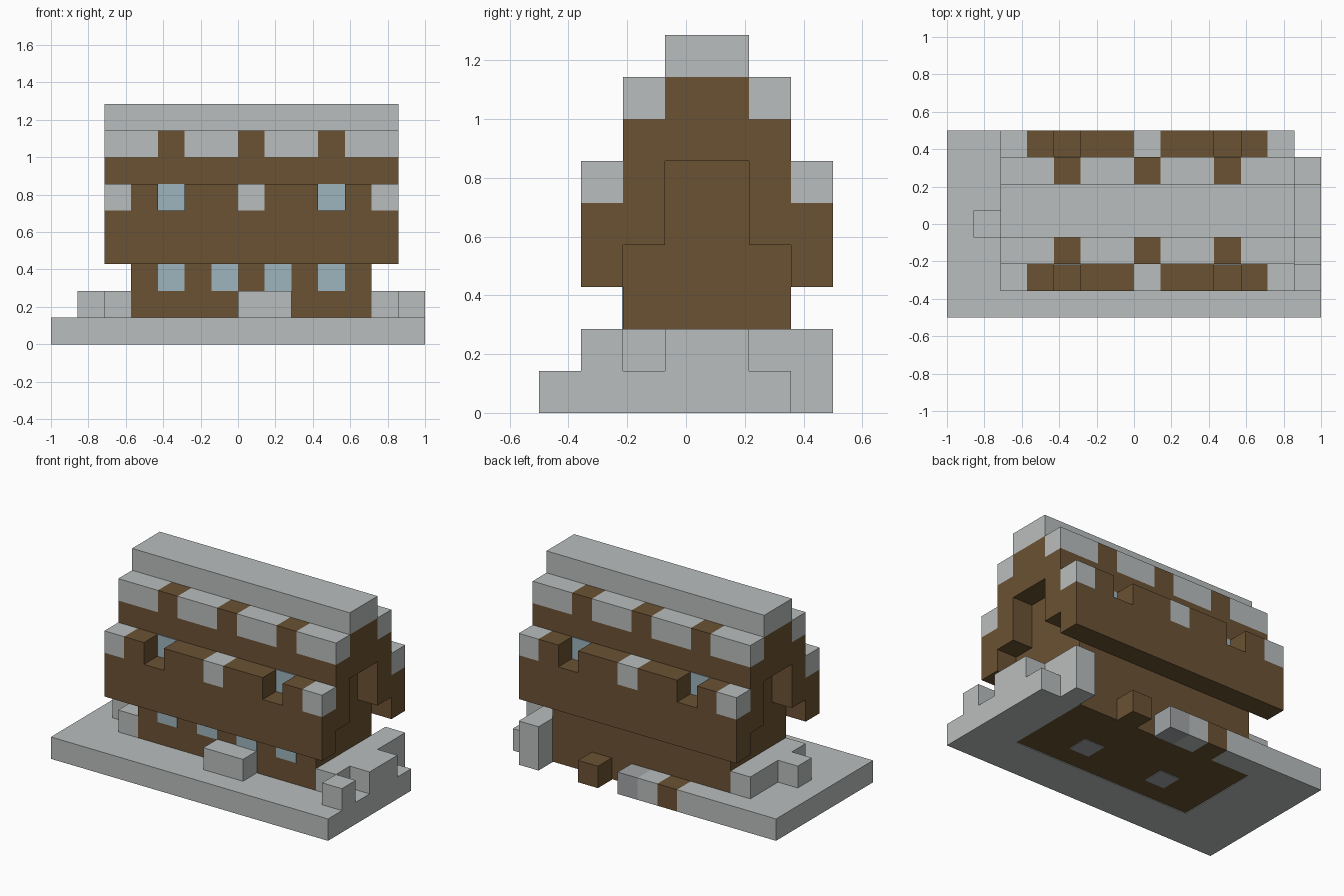
import bpy
import bmesh

old = bpy.data.objects.get("Cube")
if old:
    bpy.data.objects.remove(old, do_unlink=True)

U = 1 / 7          # size of one block
THIN = 0.03        # plate thickness in blocks


def material(name, rgb):
    m = bpy.data.materials.new(name)
    m.use_nodes = True
    m.diffuse_color = (*rgb, 1)
    m.node_tree.nodes["Principled BSDF"].inputs["Base Color"].default_value = (*rgb, 1)
    return m


STONE = material("light stone", (0.49, 0.515, 0.509))
DARK = material("dark stone", (0.36, 0.376, 0.39))
WOOD = material("brown wood", (0.147, 0.084, 0.033))
GLASS = material("pale blue glass", (0.337, 0.462, 0.509))


def prism(name, outline, x0, x1, mat):
    """Extrude a (y, z) outline, in blocks, from x0 to x1."""
    bm = bmesh.new()
    verts = [bm.verts.new(((x0 - 7) * U, (y - 3.5) * U, z * U)) for y, z in outline]
    face = bm.faces.new(verts)
    grown = bmesh.ops.extrude_face_region(bm, geom=[face])["geom"]
    moved = [g for g in grown if isinstance(g, bmesh.types.BMVert)]
    bmesh.ops.translate(bm, verts=moved, vec=((x1 - x0) * U, 0, 0))
    bmesh.ops.recalc_face_normals(bm, faces=bm.faces)
    mesh = bpy.data.meshes.new(name)
    bm.to_mesh(mesh)
    bm.free()
    mesh.materials.append(mat)
    obj = bpy.data.objects.new(name, mesh)
    bpy.context.collection.objects.link(obj)
    return obj


def box(name, x, y, z, mat):
    """Box from (start, end) block ranges."""
    return prism(name, [(y[0], z[0]), (y[1], z[0]), (y[1], z[1]), (y[0], z[1])], *x, mat)


def row(name, runs, y, z):
    """Row of boxes along x from (start, end, material) runs."""
    for a, b, mat in runs:
        box(name, (a, b), y, z, mat)


# Ground slab around the wooden floor
box("base_front", (0, 14), (0, 2), (0, 1), STONE)
box("base_right", (0, 3), (2, 6), (0, 1), STONE)
box("base_left", (12, 14), (2, 6), (0, 1), STONE)
row("base_back", [(0, 5, STONE), (5, 6, WOOD), (6, 7, STONE), (7, 8, DARK),
                  (9, 10, WOOD), (12, 13, STONE)], (6, 7), (0, 1))
box("floor", (3, 12), (2, 6), (THIN, 1), WOOD)
for x in (5, 9):
    box("floor_stone", (x, x + 1), (3, 4), (0, THIN), DARK)

# Step and rubble on the slab
box("front_step", (7, 9), (1, 2), (1, 2), STONE)
box("right_ledge", (2, 3), (2, 6), (1, 2), STONE)
box("right_ledge_block", (1, 2), (3, 4), (1, 2), STONE)
box("left_ledge", (12, 13), (2, 7), (1, 2), STONE)
box("left_ledge_block", (13, 14), (1, 2), (1, 2), STONE)
box("left_ledge_block", (13, 14), (3, 5), (1, 2), STONE)

# House core and end walls with stepped arches
box("house_core", (3, 12), (2, 6), (1, 7), WOOD)
arch = [(2, 4), (3, 4), (3, 6), (5, 6), (5, 4), (6, 4), (6, 7), (2, 7)]
for x in (2, 12):
    prism("end_wall", arch, x, x + 1, WOOD)

# Ground floor windows
for x in (4, 6, 8, 10):
    box("lower_window", (x, x + 1), (2 - THIN, 2), (2, 3), GLASS)

# Overhanging floors, trims and upper windows, front and back
lower_trim = [(2, 3, STONE), (3, 4, WOOD), (5, 7, WOOD), (7, 8, STONE),
              (8, 10, WOOD), (11, 12, WOOD), (12, 13, STONE)]
upper_trim = [(2, 4, STONE), (4, 5, WOOD), (5, 7, STONE), (7, 8, WOOD),
              (8, 10, STONE), (10, 11, WOOD), (11, 13, STONE)]
for outer, inner, pane in ((1, 2, 2 - THIN), (6, 5, 6)):
    box("overhang", (2, 13), (outer, outer + 1), (3, 5), WOOD)
    row("lower_trim", lower_trim, (outer, outer + 1), (5, 6))
    row("upper_trim", upper_trim, (inner, inner + 1), (7, 8))
    for x in (4, 10):
        box("upper_window", (x, x + 1), (pane, pane + THIN), (5, 6), GLASS)

# Attic and roof ridge
box("attic", (2, 13), (3, 5), (7, 8), WOOD)
box("roof_ridge", (2, 13), (3, 5), (8, 9), STONE)
